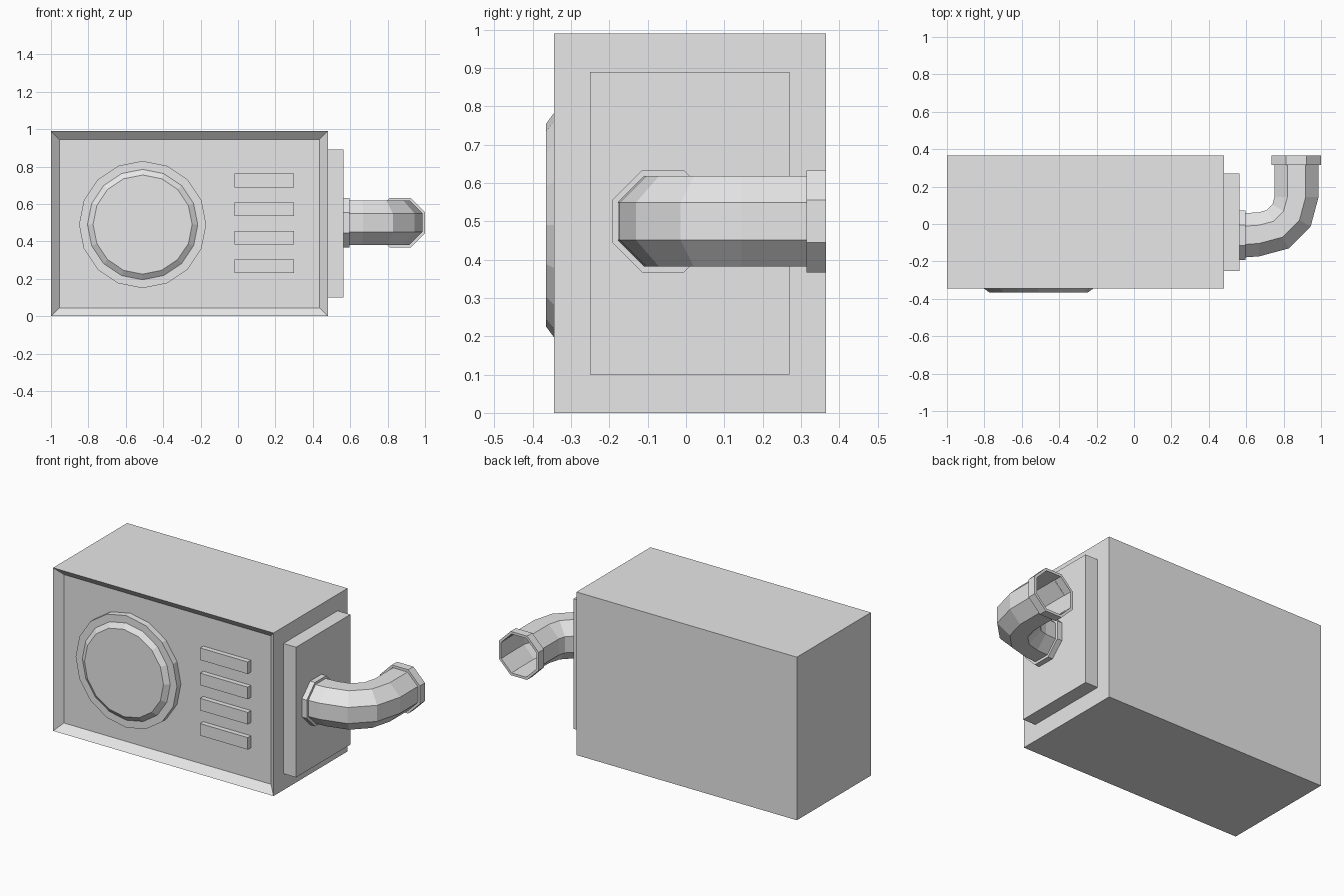
import bpy, bmesh
from math import sin, cos, pi, radians
from mathutils import Vector

cube = bpy.data.objects.get("Cube")
if cube:
    bpy.data.objects.remove(cube, do_unlink=True)

grey = bpy.data.materials.new("light_grey")
grey.use_nodes = True
grey.diffuse_color = (0.8, 0.8, 0.8, 1)
grey.node_tree.nodes["Principled BSDF"].inputs["Base Color"].default_value = (0.8, 0.8, 0.8, 1)


def finish(name, bm):
    bmesh.ops.recalc_face_normals(bm, faces=bm.faces)
    mesh = bpy.data.meshes.new(name)
    bm.to_mesh(mesh)
    bm.free()
    mesh.materials.append(grey)
    obj = bpy.data.objects.new(name, mesh)
    bpy.context.collection.objects.link(obj)
    return obj


def box_mesh(low, high):
    bm = bmesh.new()
    low, high = Vector(low), Vector(high)
    bmesh.ops.create_cube(bm, size=1)
    bmesh.ops.scale(bm, vec=high - low, verts=bm.verts)
    bmesh.ops.translate(bm, vec=(low + high) / 2, verts=bm.verts)
    return bm


def loft(name, stations, sides, turn=0.0, cap_end=False, closed=False):
    """Skin polygon rings given as (centre, horizontal direction, radius)."""
    bm = bmesh.new()
    up = Vector((0, 0, 1))
    rings = []
    for centre, direction, radius in stations:
        side = Vector(direction).cross(up)
        angles = [turn + 2 * pi * i / sides for i in range(sides)]
        rings.append([bm.verts.new(Vector(centre) + radius * (cos(a) * up + sin(a) * side))
                      for a in angles])
    pairs = list(zip(rings, rings[1:]))
    if closed:
        pairs.append((rings[-1], rings[0]))
    for a, b in pairs:
        for i in range(sides):
            j = (i + 1) % sides
            bm.faces.new((a[i], a[j], b[j], b[i]))
    if cap_end:
        bm.faces.new(rings[-1])
    return finish(name, bm)


# Casing with a recessed front panel
bm = box_mesh((-1, -0.345, 0), (0.48, 0.365, 0.99))
front = min(bm.faces, key=lambda f: f.calc_center_median().y)
bmesh.ops.inset_region(bm, faces=[front], thickness=0.063)
bmesh.ops.translate(bm, vec=(0, 0.04, 0), verts=front.verts)
finish("casing", bm)

# Side plate carrying the pipe
finish("side_plate", box_mesh((0.48, -0.25, 0.1), (0.565, 0.27, 0.89)))

# Vent slats
for i in range(4):
    z = 0.23 + i * 0.153
    finish(f"vent_slat_{i + 1}", box_mesh((-0.02, -0.335, z), (0.3, -0.305, z + 0.073)))

# Round dial: flat rim and bevelled raised disc
dial = [(-0.305, 0.34), (-0.343, 0.34), (-0.343, 0.295), (-0.365, 0.265)]
loft("round_dial", [((-0.51, y, 0.49), (0, -1, 0), r) for y, r in dial], 16, cap_end=True)

# Bent open pipe
half = radians(22.5)
R = 0.118 / cos(half)
rim = 0.133 / cos(half)
path = [((0.597, -0.06, 0.5), (1, 0, 0), R)]
for step in range(4):
    a = radians(30 * step)
    path.append(((0.669 + 0.2 * sin(a), 0.145 - 0.2 * cos(a), 0.5), (cos(a), sin(a), 0), R))
path.append(((0.869, 0.315, 0.5), (0, 1, 0), R))
loft("bent_pipe", path, 8, half)


# Collars at both pipe ends
def collar(name, start, direction, length):
    start, direction = Vector(start), Vector(direction)
    end = start + direction * length
    loft(name, [(start, direction, R), (start, direction, rim),
                (end, direction, rim), (end, direction, R)], 8, half, closed=True)


collar("inner_collar", (0.565, -0.06, 0.5), (1, 0, 0), 0.032)
collar("outer_collar", (0.867, 0.315, 0.5), (0, 1, 0), 0.05)
